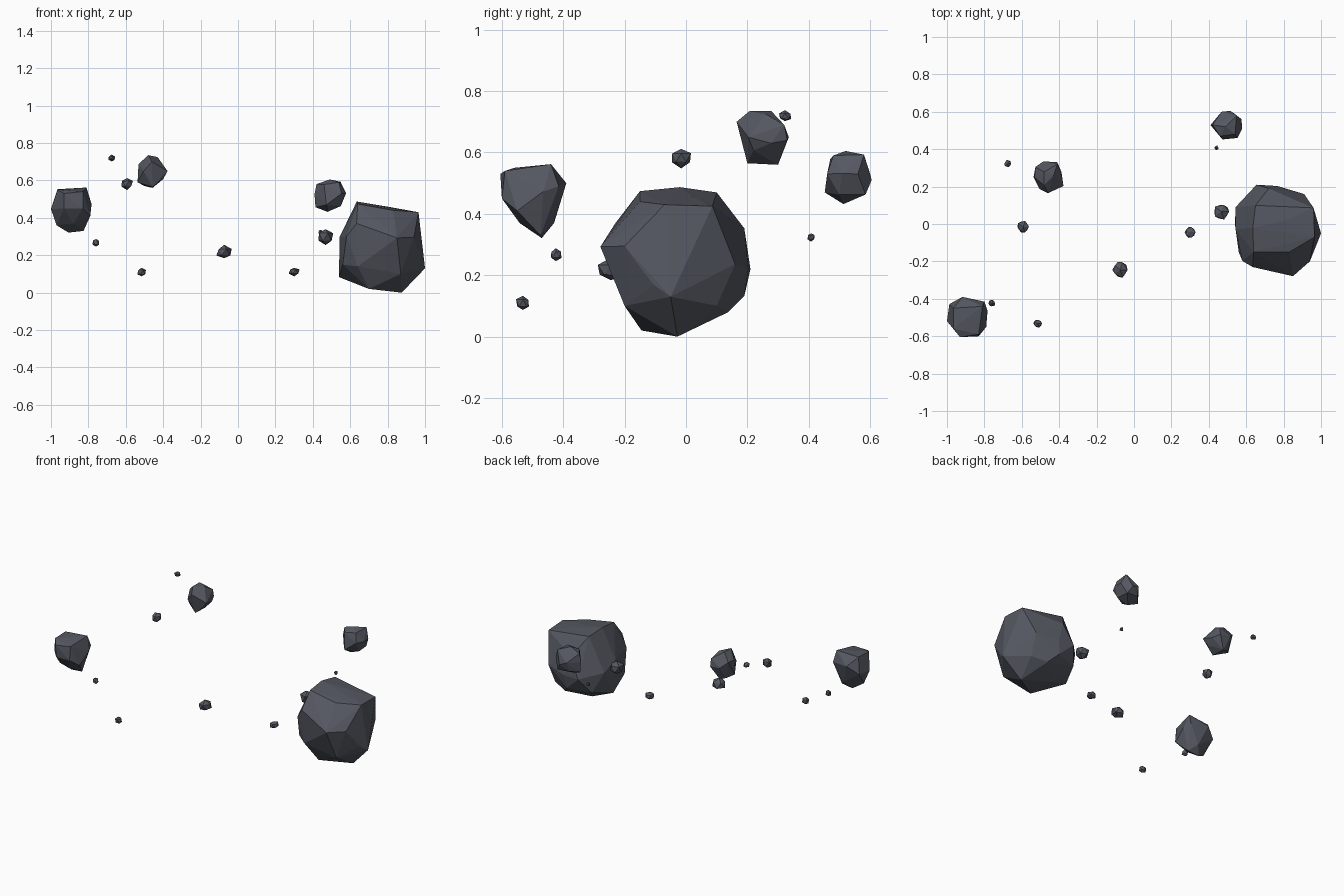
import bpy, bmesh, random
from mathutils import Vector

random.seed(4)
rock = bpy.data.materials.new("dark slate rock")
rock.diffuse_color = (0.09, 0.097, 0.12, 1)


def hull_rock(name, points):
    """Faceted boulder: convex hull of its corner points, flat facets."""
    bm = bmesh.new()
    for p in points:
        bm.verts.new(p)
    res = bmesh.ops.convex_hull(bm, input=bm.verts[:])
    loose = [v for v in bm.verts if not v.link_faces]
    bmesh.ops.delete(bm, geom=loose, context='VERTS')
    bmesh.ops.dissolve_limit(bm, angle_limit=0.06, verts=bm.verts[:], edges=bm.edges[:])
    bmesh.ops.recalc_face_normals(bm, faces=bm.faces[:])
    me = bpy.data.meshes.new(name)
    bm.to_mesh(me)
    bm.free()
    me.materials.append(rock)
    ob = bpy.data.objects.new(name, me)
    bpy.context.collection.objects.link(ob)


def pebble(name, centre, size):
    """Small fragment: jittered icosphere fitted to its size."""
    bm = bmesh.new()
    bmesh.ops.create_icosphere(bm, subdivisions=1, radius=1)
    pts = [v.co * random.uniform(0.85, 1.12) for v in bm.verts]
    bm.free()
    lo = [min(p[i] for p in pts) for i in range(3)]
    hi = [max(p[i] for p in pts) for i in range(3)]
    hull_rock(name, [Vector([centre[i] + size[i] * ((p[i] - lo[i]) / (hi[i] - lo[i]) - 0.5)
                             for i in range(3)]) for p in pts])


# Largest boulder
hull_rock("large_asteroid", [
    (.635, -.02, .487), (.65, .10, .47), (.64, -.15, .474), (.815, .02, .457),
    (.965, -.07, .43), (.96, .086, .425), (.83, -.15, .44), (.634, -.23, .37),
    (.85, -.279, .293), (.94, -.2, .295), (.58, -.198, .30), (.543, -.027, .297),
    (.543, .09, .25), (.655, .21, .22), (.767, .203, .22), (.91, .16, .236),
    (.72, .19, .353), (.75, .19, .132), (.80, .138, .08), (.60, .14, .12),
    (.90, .1, .10), (1.0, -.05, .13), (.976, -.107, .17), (.875, -.028, 0),
    (.675, .03, .035), (.70, -.145, .02), (.54, 0, .083), (.56, -.15, .15),
    (.64, -.21, .14), (.80, -.215, .14), (.87, -.2, .10)])

# Left boulder, tapering to a point below
hull_rock("left_asteroid", [
    (-.93, -.605, .53), (-.83, -.59, .54), (-.83, -.6, .45), (-.93, -.6, .45),
    (-.965, -.45, .553), (-.81, -.44, .562), (-.917, -.39, .50), (-.80, -.415, .49),
    (-.783, -.465, .473), (-.79, -.55, .41), (-1.0, -.519, .447), (-.987, -.428, .45),
    (-.826, -.474, .33), (-.906, -.47, .321), (-.97, -.5, .36), (-.88, -.542, .37),
    (-.87, -.43, .37), (-.965, -.56, .55)])

# High boulder
hull_rock("upper_asteroid", [
    (-.46, .165, .70), (-.48, .207, .735), (-.43, .26, .725), (-.48, .278, .735),
    (-.41, .32, .69), (-.484, .335, .65), (-.41, .33, .64), (-.377, .203, .65),
    (-.388, .278, .63), (-.457, .30, .56), (-.457, .20, .565), (-.505, .187, .65),
    (-.537, .25, .59), (-.527, .305, .687), (-.532, .25, .687), (-.40, .22, .607),
    (-.5, .29, .57)])

# Rear boulder
hull_rock("rear_asteroid", [
    (.42, .53, .58), (.46, .47, .578), (.49, .52, .605), (.548, .58, .593),
    (.575, .56, .53), (.578, .508, .532), (.553, .46, .53), (.516, .605, .51),
    (.468, .6, .53), (.543, .585, .463), (.479, .513, .432), (.414, .53, .457),
    (.473, .452, .47), (.409, .529, .527), (.55, .5, .463), (.46, .58, .47),
    (.54, .48, .59)])

# Drifting fragments: centre and size
fragments = [
    ((.47, .063, .297), (.078, .078, .085)),
    ((-.075, -.245, .22), (.082, .085, .072)),
    ((-.593, -.015, .58), (.062, .062, .064)),
    ((.30, -.045, .11), (.058, .058, .046)),
    ((-.515, -.533, .11), (.046, .042, .046)),
    ((-.76, -.423, .267), (.036, .034, .042)),
    ((-.675, .323, .72), (.036, .04, .036)),
    ((.44, .408, .323), (.022, .023, .027))]
for i, (c, s) in enumerate(fragments):
    pebble(f"fragment_{i + 1}", c, s)
